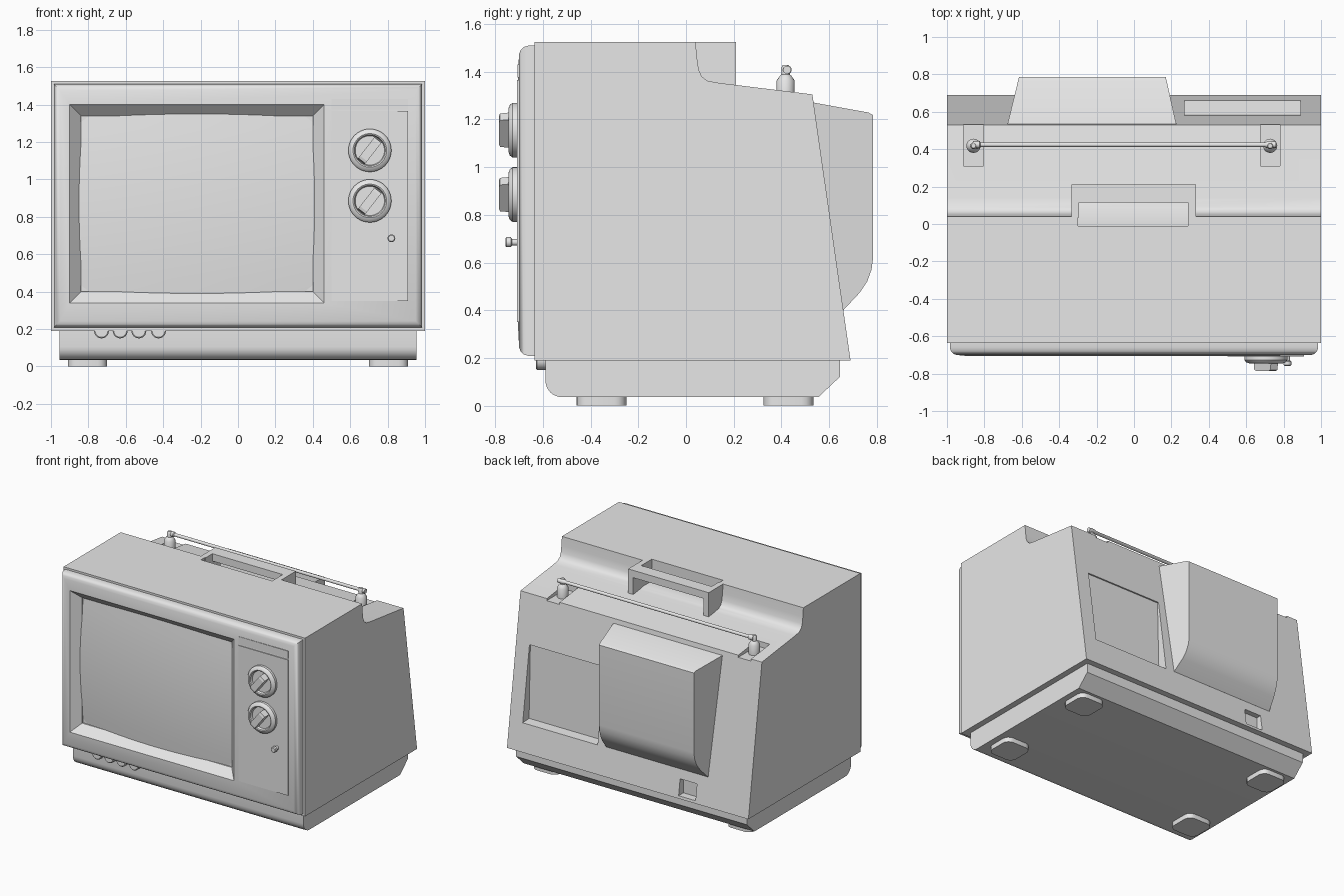
import bpy, bmesh, math
from mathutils import Matrix, Vector

if "Cube" in bpy.data.objects:
    bpy.data.objects.remove(bpy.data.objects["Cube"], do_unlink=True)

GREY = (0.8, 0.8, 0.8, 1)
mat = bpy.data.materials.new("light_grey")
mat.use_nodes = True
mat.diffuse_color = GREY
mat.node_tree.nodes["Principled BSDF"].inputs["Base Color"].default_value = GREY


def finish(bm, name, bevel=0, segments=3):
    bmesh.ops.recalc_face_normals(bm, faces=bm.faces)
    me = bpy.data.meshes.new(name)
    bm.to_mesh(me)
    bm.free()
    ob = bpy.data.objects.new(name, me)
    bpy.context.collection.objects.link(ob)
    me.materials.append(mat)
    if bevel:
        mod = ob.modifiers.new("bevel", 'BEVEL')
        mod.width, mod.segments = bevel, segments
    return ob


def smooth(ob, angle=35):
    bpy.ops.object.select_all(action='DESELECT')
    ob.select_set(True)
    bpy.context.view_layer.objects.active = ob
    bpy.ops.object.shade_smooth_by_angle(angle=math.radians(angle))
    return ob


def loft(rings, name, cap_ends=True):
    """Skin matching rings of points."""
    bm = bmesh.new()
    vs = [[bm.verts.new(p) for p in r] for r in rings]
    for a, b in zip(vs, vs[1:]):
        for i in range(len(a)):
            j = (i + 1) % len(a)
            bm.faces.new((a[i], a[j], b[j], b[i]))
    if cap_ends:
        bm.faces.new(vs[0])
        bm.faces.new(vs[-1])
    return finish(bm, name)


def prism(name, profile, left, right):
    """Sweep a y-z profile across x; the ends may depend on y."""
    return loft([[(left(y), y, z) for y, z in profile],
                 [(right(y), y, z) for y, z in profile]], name)


def straight(name, profile, x0, x1):
    return prism(name, profile, lambda y: x0, lambda y: x1)


def box(name, x0, x1, y0, y1, z0, z1, bevel=0):
    bm = bmesh.new()
    bmesh.ops.create_cube(bm, size=1)
    bmesh.ops.scale(bm, vec=(x1 - x0, y1 - y0, z1 - z0), verts=bm.verts)
    bmesh.ops.translate(bm, vec=((x0 + x1) / 2, (y0 + y1) / 2, (z0 + z1) / 2), verts=bm.verts)
    return finish(bm, name, bevel)


def lathe(name, profile, centre, axis, sides=32):
    """Turn (radius, distance) points about an axis."""
    turn = Vector((0, 0, 1)).rotation_difference(Vector(axis)).to_matrix()
    rings = []
    for r, d in profile:
        ring = []
        for i in range(sides):
            a = math.tau * i / sides
            ring.append(Vector(centre) + turn @ Vector((r * math.cos(a), r * math.sin(a), d)))
        rings.append(ring)
    return smooth(loft(rings, name))


def cut(ob, cutter):
    mod = ob.modifiers.new("cut", 'BOOLEAN')
    mod.operation, mod.object, mod.solver = 'DIFFERENCE', cutter, 'EXACT'
    bpy.context.view_layer.objects.active = ob
    bpy.ops.object.modifier_apply(modifier=mod.name)
    bpy.data.objects.remove(cutter, do_unlink=True)


# Cabinet with the stepped top and sloping back
body = straight("cabinet", [(-.635, .19), (-.635, 1.525), (.04, 1.525), (.046, 1.46), (.053, 1.41),
                            (.066, 1.38), (.09, 1.362), (.14, 1.353), (.53, 1.305), (.69, .19)], -1, 1)
cut(body, box("slot_cutter", -.3, .29, -.01, .2, 1.362, 1.6))
for x in (-.858, .728):
    cut(body, box("antenna_notch_cutter", x - .053, x + .053, .31, .7, 1.29, 1.5))
cut(body, straight("recess_cutter", [(.57, .95), (.585, .40), (.75, .39), (.75, .95)], .27, .89))
cut(body, box("cable_notch_cutter", -.56, -.42, .63, .8, .21, .33))
smooth(body)

# Carrying handle
for x in (-.335, .29):
    straight("handle_leg", [(.035, 1.525), (.21, 1.525), (.21, 1.335), (.035, 1.335)], x, x + .042)
box("handle_bar", -.335, .332, .115, .21, 1.47, 1.525)


# Front bezel with the screen opening
def frame(x0, x1, z0, z1, y):
    return [(x0, y, z0), (x1, y, z0), (x1, y, z1), (x0, y, z1)]


bezel_steps = [(0, -.625), (0, -.66), (.006, -.68), (.018, -.693), (.035, -.7)]
rings = [frame(-.985 + d, .985 - d, .208 + d, 1.51 - d, y) for d, y in bezel_steps]
rings += [frame(-.9, .46, .34, 1.4, -.705), frame(-.84, .4, .4, 1.34, -.645),
          frame(-.84, .4, .4, 1.34, -.62)]
smooth(loft(rings, "front_bezel", cap_ends=False))

# Bulging picture tube
bm = bmesh.new()
bmesh.ops.create_grid(bm, x_segments=16, y_segments=12, size=1)
for v in bm.verts:
    u, w = v.co.x, v.co.y
    v.co = (-.22 + .63 * u, -.68 + .025 * u * u + .025 * w * w, .87 + .48 * w)
screen = smooth(finish(bm, "screen"))
if screen.data.polygons[0].normal.y > 0:
    screen.data.flip_normals()

# Control panel and label strip
box("control_panel", .5, .91, -.709, -.69, .35, 1.365)
box("label_strip", .5, .91, -.706, -.69, 1.375, 1.43)

# Tuning knobs with diagonal grips
for z in (1.155, .885):
    lathe("knob", [(.115, 0), (.115, .022), (.106, .034), (.09, .04), (.083, .036), (.078, .02)],
          (.705, -.705, z), (0, -1, 0), 40)
    grip = straight("knob_grip", [(-.78, -.07), (-.785, -.055), (-.785, .055), (-.78, .07),
                                  (-.7, .08), (-.7, -.08)], -.024, .024)
    grip.data.transform(Matrix.Translation((.705, 0, z)) @ Matrix.Rotation(math.radians(38), 4, 'Y'))

# Small power button
lathe("power_button", [(.014, 0), (.014, .03), (.021, .035), (.021, .053), (.016, .058)],
      (.82, -.7, .685), (0, -1, 0), 20)

# Buttons beneath the bezel
for x in (-.73, -.63, -.53, -.425):
    lathe("lower_button", [(.04, 0), (.04, .045), (.034, .05)], (x, -.58, .19), (0, -1, 0), 24)

# Plinth with rounded front and chamfered back
arc = [(-.52 - .07 * math.cos(a), .105 - .07 * math.sin(a))
       for a in (math.pi / 2 * i / 6 for i in range(7))]
smooth(straight("plinth", [(-.59, .2)] + arc + [(.555, .035), (.645, .12), (.645, .2)], -.955, .955))

# Rounded square feet
for x in (-.805, .805):
    for y in (-.355, .43):
        ring = []
        for k in range(4):
            sx, sy = ((1, 1), (-1, 1), (-1, -1), (1, -1))[k]
            for i in range(5):
                a = math.pi / 2 * (k + i / 4)
                ring.append((x + .055 * sx + .05 * math.cos(a), y + .055 * sy + .05 * math.sin(a)))
        smooth(loft([[(px, py, h) for px, py in ring] for h in (0, .04)], "foot"))

# Tapered tube housing on the back
smooth(prism("tube_housing", [(.5, 1.277), (.765, 1.229), (.785, 1.218), (.785, .62), (.778, .57), (.76, .52),
                              (.73, .475), (.66, .4), (.5, .4)],
             lambda y: -.675 + .245 * (y - .54), lambda y: .225 - .225 * (y - .54)))

# Folded aerial on two posts
for x in (-.858, .728):
    lathe("aerial_post", [(.038, 0), (.038, .075), (.024, .095), (.018, .1), (.018, .13), (.012, .14)],
          (x, .418, 1.288), (0, 0, 1), 20)
lathe("aerial_rod", [(.017, 0), (.017, .05), (.012, .06), (.012, 1.58), (.019, 1.585), (.019, 1.62)],
      (.76, .424, 1.408), (-1, 0, 0), 16)
